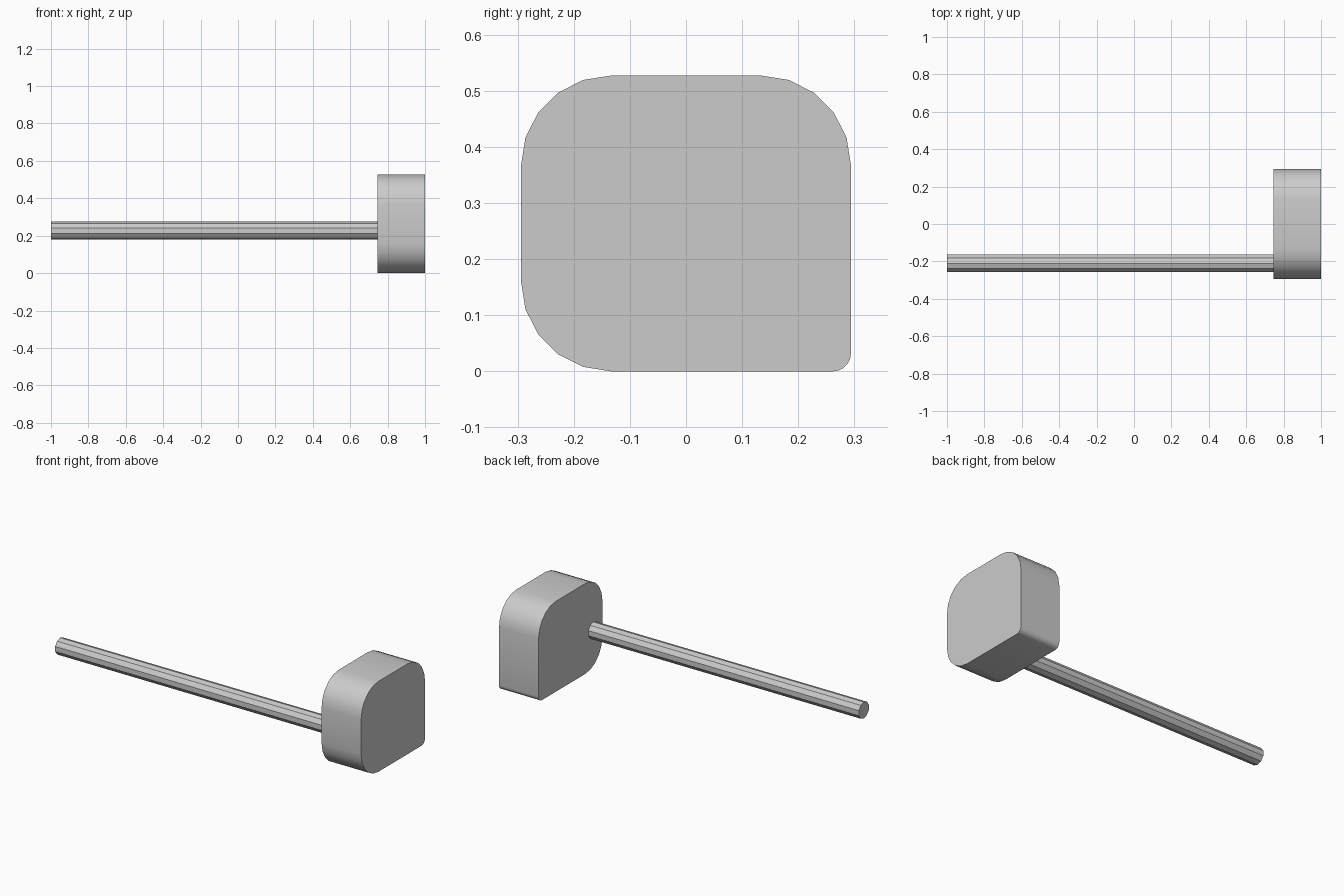
import bpy
import bmesh
from math import cos, sin, pi, radians

cube = bpy.data.objects.get("Cube")
if cube:
    bpy.data.objects.remove(cube, do_unlink=True)

grey = bpy.data.materials.new("plain grey")
grey.use_nodes = True
colour = (0.6, 0.6, 0.6, 1)
grey.diffuse_color = colour
grey.node_tree.nodes["Principled BSDF"].inputs["Base Color"].default_value = colour


def extrude_profile(name, points, x0, x1):
    """Extrude a closed y-z outline along x."""
    bm = bmesh.new()
    face = bm.faces.new([bm.verts.new((x0, y, z)) for y, z in points])
    result = bmesh.ops.extrude_face_region(bm, geom=[face])
    moved = [v for v in result["geom"] if isinstance(v, bmesh.types.BMVert)]
    bmesh.ops.translate(bm, vec=(x1 - x0, 0, 0), verts=moved)
    bmesh.ops.recalc_face_normals(bm, faces=bm.faces)
    mesh = bpy.data.meshes.new(name)
    bm.to_mesh(mesh)
    bm.free()
    mesh.materials.append(grey)
    obj = bpy.data.objects.new(name, mesh)
    bpy.context.collection.objects.link(obj)
    bpy.ops.object.select_all(action="DESELECT")
    obj.select_set(True)
    bpy.context.view_layer.objects.active = obj
    bpy.ops.object.shade_smooth_by_angle(angle=radians(30))
    return obj


def arc(y, z, radius, start, steps, step):
    return [(y + radius * cos(start + i * step), z + radius * sin(start + i * step))
            for i in range(steps)]


# Head: block with three wide rounded corners and one tight one
half, height, wide, tight = 0.294, 0.527, 0.16, 0.032
corners = [(1, 1, wide), (-1, 1, wide), (-1, 0, wide), (1, 0, tight)]
outline = []
for i, (side, top, r) in enumerate(corners):
    outline += arc(side * (half - r), height - r if top else r, r, i * pi / 2, 6, pi / 10)
extrude_profile("head_block", outline, 0.745, 1.0)

# Handle: ten-sided rod with a ridge at top and bottom
extrude_profile("handle_rod", arc(-0.21, 0.227, 0.048, pi / 2, 10, pi / 5), -1.0, 0.745)
